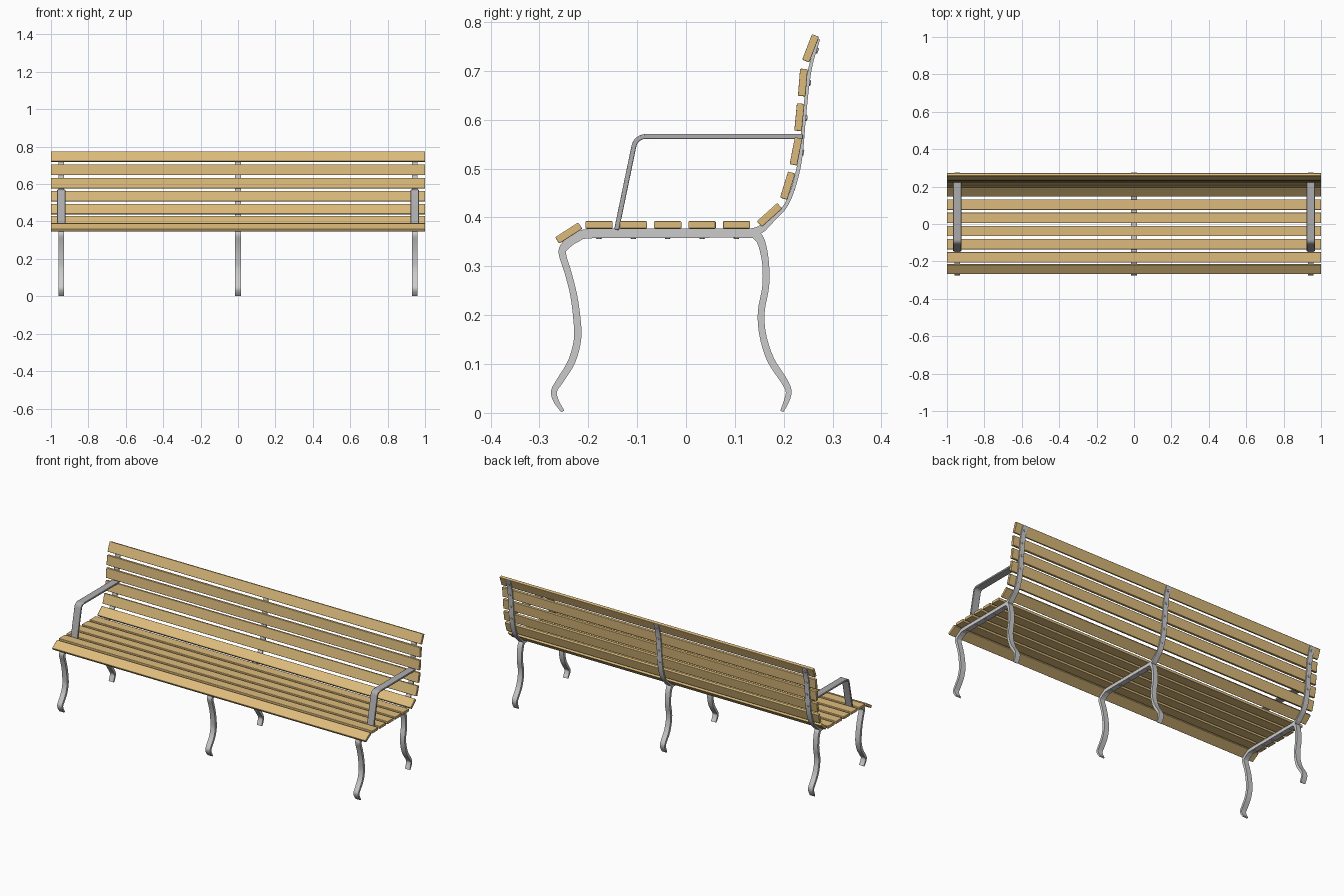
import bpy, bmesh, math
from mathutils import Vector, Matrix

if "Cube" in bpy.data.objects:
    bpy.data.objects.remove(bpy.data.objects["Cube"])


def material(name, color):
    m = bpy.data.materials.new(name)
    m.diffuse_color = (*color, 1)
    m.use_nodes = True
    m.node_tree.nodes["Principled BSDF"].inputs["Base Color"].default_value = m.diffuse_color
    return m


WOOD = material("wood", (0.72, 0.50, 0.20))
DARK = material("dark_metal", (0.42, 0.42, 0.43))
FRAME_X = (-0.945, 0, 0.945)


def finish(name, bm, mat=None, smooth=True, bevel=0):
    bmesh.ops.recalc_face_normals(bm, faces=bm.faces)
    me = bpy.data.meshes.new(name)
    bm.to_mesh(me)
    bm.free()
    ob = bpy.data.objects.new(name, me)
    bpy.context.collection.objects.link(ob)
    if mat:
        me.materials.append(mat)
    if bevel:
        b = ob.modifiers.new("bevel", 'BEVEL')
        b.width, b.segments, b.limit_method = bevel, 2, 'ANGLE'
        b.angle_limit = math.radians(50)
    if smooth:
        bpy.ops.object.select_all(action='DESELECT')
        ob.select_set(True)
        bpy.context.view_layer.objects.active = ob
        bpy.ops.object.shade_smooth_by_angle(angle=math.radians(40))
    return ob


def spline(pts, n=4):
    """Catmull-Rom through (y, z, thickness) points."""
    p = [Vector(q) for q in pts]
    p = [2 * p[0] - p[1]] + p + [2 * p[-1] - p[-2]]
    out = []
    for a, b, c, d in zip(p, p[1:], p[2:], p[3:]):
        for i in range(n):
            t = i / n
            out.append(0.5 * (2 * b + (c - a) * t + (2 * a - 5 * b + 4 * c - d) * t * t
                              + (3 * b - a - 3 * c + d) * t ** 3))
    return out + [p[-2]]


def ribbon(name, path, x, width, mat=None, bevel=0.0):
    """Solid strip following a side-view path, extruded along x."""
    bm = bmesh.new()
    rings = []
    for i, q in enumerate(path):
        d = path[min(i + 1, len(path) - 1)] - path[max(i - 1, 0)]
        n = Vector((-d.y, d.x)).normalized() * q.z / 2
        rings.append([bm.verts.new((x + sx * width / 2, q.x + s * n.x, q.y + s * n.y))
                      for sx, s in ((-1, -1), (1, -1), (1, 1), (-1, 1))])
    for a, b in zip(rings, rings[1:]):
        for k in range(4):
            bm.faces.new((a[k], a[k - 1], b[k - 1], b[k]))
    bm.faces.new(rings[0])
    bm.faces.new(rings[-1])
    return finish(name, bm, mat, bevel=bevel)


# slats: centre y, centre z, tilt in degrees
seat = [(-0.240, 0.368, 33)] + [(-0.178 + 0.0703 * i, 0.3845, 0) for i in range(5)]
back = [(0.171, 0.405, 42), (0.208, 0.465, 73), (0.225, 0.535, 79),
        (0.232, 0.605, 84.5), (0.239, 0.676, 85.5), (0.255, 0.746, 69)]


def slat(name, y, z, deg):
    bm = bmesh.new()
    bmesh.ops.create_cube(bm, size=1)
    bmesh.ops.transform(bm, verts=bm.verts, matrix=Matrix.Translation((0, y, z))
                        @ Matrix.Rotation(math.radians(deg), 4, 'X')
                        @ Matrix.Diagonal((2, 0.056, 0.0155, 1)))
    finish(name, bm, WOOD, bevel=0.002)


for s in seat:
    slat("seat_slat", *s)
for s in back:
    slat("back_slat", *s)

# frame paths: (y, z, thickness)
legs = spline([
    (-.252, .003, .007), (-.266, .025, .011), (-.270, .045, .012), (-.257, .067, .014),
    (-.234, .105, .015), (-.222, .150, .015), (-.223, .190, .015), (-.230, .242, .014),
    (-.242, .289, .014), (-.253, .326, .015), (-.246, .343, .018), (-.222, .360, .019),
    (-.190, .367, .019), (-.03, .3675, .019), (.125, .3675, .019), (.146, .361, .018),
    (.156, .343, .016), (.163, .304, .014), (.163, .258, .014), (.154, .207, .014),
    (.157, .160, .014), (.173, .109, .015), (.2005, .066, .014), (.210, .045, .012),
    (.206, .025, .011), (.196, .003, .007)])
spine = spline([
    (.125, .367, .017), (.152, .375, .016), (.178, .397, .010), (.201, .420, .008),
    (.216, .450, .008), (.229, .495, .008), (.236, .540, .008), (.242, .605, .007),
    (.2495, .676, .007), (.257, .718, .007), (.272, .765, .005)])
for x in FRAME_X:
    ribbon("leg_frame", legs, x, 0.03)
    ribbon("back_support", spine, x, 0.03)

# screw heads under each slat
bm = bmesh.new()
for slats, off in ((seat[1:], 0.0265), (back[1:], 0.0145)):
    for y, z, deg in slats:
        for x in FRAME_X:
            bmesh.ops.create_cone(
                bm, cap_ends=True, segments=12, radius1=0.005, radius2=0.007, depth=0.004,
                matrix=Matrix.Translation((x, y, z)) @ Matrix.Rotation(math.radians(deg), 4, 'X')
                @ Matrix.Translation((0, 0, -off)))
finish("screw_heads", bm)

# armrests: upright, rounded corner, horizontal bar
corner = [Vector((-.083 + .024 * math.cos(a), .5415 + .024 * math.sin(a), .010))
          for a in (math.radians(168 - 13 * i) for i in range(7))]
arm = [Vector((-.142, .375, .010))] + corner + [Vector((.239, .5655, .010))]
for x in (FRAME_X[0], FRAME_X[2]):
    ribbon("armrest", arm, x, 0.043, DARK, bevel=0.002)
